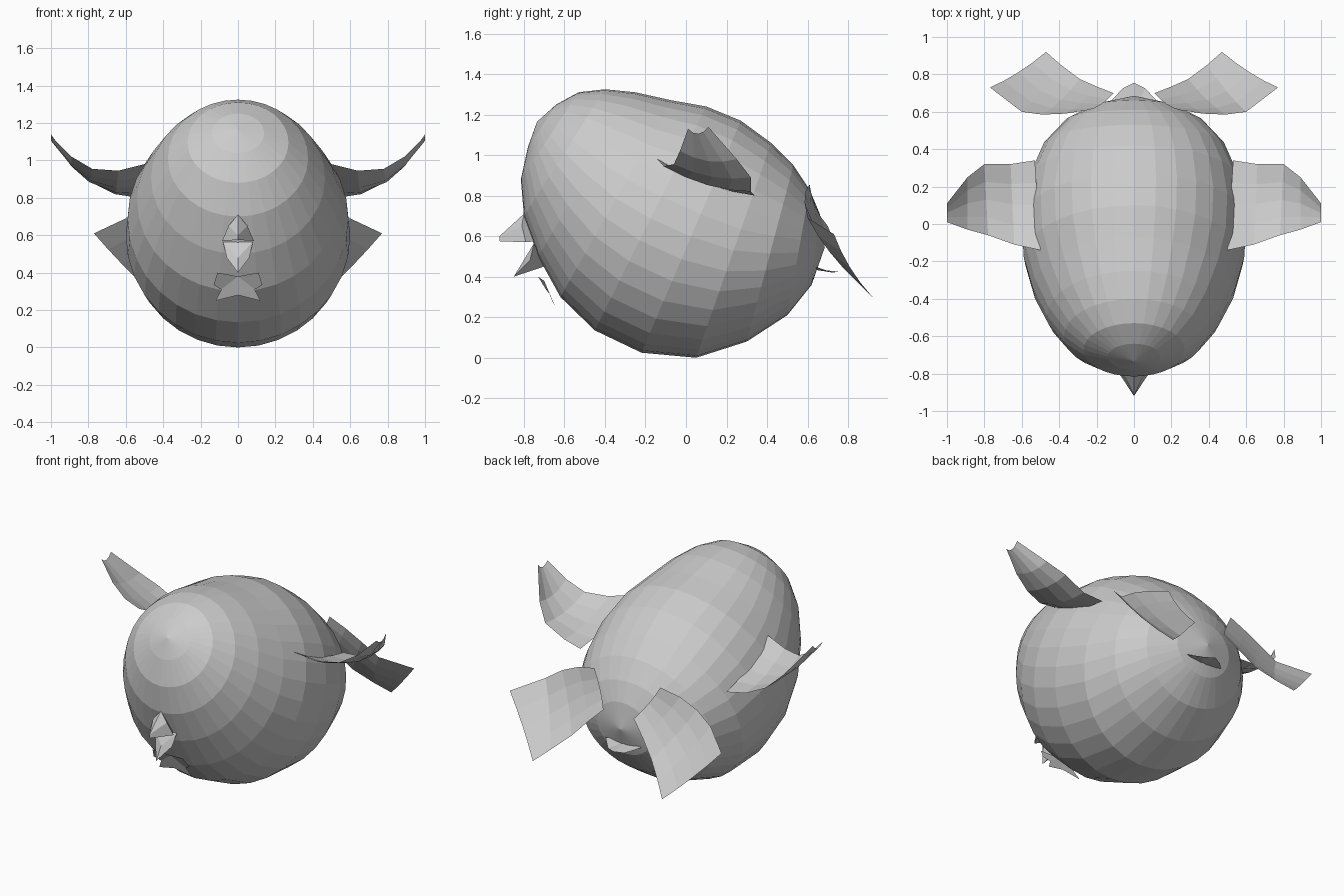
import bpy, bmesh, math

if "Cube" in bpy.data.objects:
    bpy.data.objects.remove(bpy.data.objects["Cube"])


def make(name, verts, faces, mirror=False):
    me = bpy.data.meshes.new(name)
    me.from_pydata(verts, [], faces)
    bm = bmesh.new()
    bm.from_mesh(me)
    bmesh.ops.recalc_face_normals(bm, faces=bm.faces)
    bm.to_mesh(me)
    bm.free()
    ob = bpy.data.objects.new(name, me)
    bpy.context.collection.objects.link(ob)
    if mirror:
        ob.modifiers.new("Mirror", 'MIRROR').use_axis[0] = True
    return ob


def feather(name, edge_a, edge_b, sag, n=4):
    """Mirrored curved sheet spanned between two edge paths."""
    verts, faces = [], []
    for a, b in zip(edge_a, edge_b):
        for j in range(n + 1):
            t = j / n
            s = 4 * t * (1 - t)
            verts.append([a[k] + (b[k] - a[k]) * t + sag[k] * s for k in range(3)])
    w = n + 1
    for i in range(len(edge_a) - 1):
        for j in range(n):
            p = i * w + j
            faces.append((p, p + 1, p + w + 1, p + w))
    return make(name, verts, faces, True)


# Body: tilted elliptical rings, (upper y, upper z, lower y, lower z, half width)
rings = [
    (-.64, 1.25, -.78, 1.04, .14), (-.53, 1.31, -.815, .88, .27),
    (-.40, 1.325, -.80, .70, .375), (-.25, 1.31, -.73, .50, .465),
    (-.07, 1.27, -.62, .30, .54), (.10, 1.24, -.45, .135, .59),
    (.27, 1.17, -.22, .025, .60), (.42, 1.06, .05, .0, .565),
    (.53, .95, .30, .08, .49), (.61, .83, .50, .21, .365),
    (.66, .71, .62, .36, .20),
]
N = 32
verts, faces = [], []
for uy, uz, ly, lz, w in rings:
    for i in range(N):
        a = 2 * math.pi * i / N
        c = math.cos(a)
        verts.append((w * math.sin(a), (uy + ly) / 2 + c * (uy - ly) / 2,
                      (uz + lz) / 2 + c * (uz - lz) / 2))
for r in range(len(rings) - 1):
    for i in range(N):
        j = (i + 1) % N
        faces.append((r * N + i, r * N + j, (r + 1) * N + j, (r + 1) * N + i))
front, back = len(verts), len(verts) + 1
verts += [(0, -.735, 1.165), (0, .685, .545)]
last = (len(rings) - 1) * N
for i in range(N):
    j = (i + 1) % N
    faces += [(front, j, i), (back, last + i, last + j)]
make("body", verts, faces)

# Wings: front and back edges from root to tip
feather("wings",
        [(.50, -.14, .98), (.64, -.11, .945), (.78, -.06, .955), (.89, -.03, 1.02), (1.0, .01, 1.13)],
        [(.53, .34, .80), (.66, .32, .82), (.80, .32, .89), (.89, .25, .98), (1.0, .11, 1.14)],
        (0, 0, -.03))

# Tail feathers: outer and inner edges from root to end
feather("tail_feathers",
        [(.24, .61, .855), (.37, .59, .82), (.49, .585, .765), (.60, .60, .69), (.77, .73, .61)],
        [(.11, .70, .65), (.20, .735, .56), (.29, .775, .46), (.39, .85, .37), (.47, .92, .30)],
        (0, -.015, -.01))

# Small fan under the tail
make("under_tail_fan",
     [(0, .60, .44), (.13, .65, .445), (.06, .725, .42), (0, .755, .425), (-.06, .725, .42), (-.13, .65, .445)],
     [(0, 1, 2), (0, 2, 3), (0, 3, 4), (0, 4, 5)])

# Upper beak
make("upper_beak",
     [(0, -.80, .71), (0, -.92, .60), (0, -.92, .575), (.085, -.79, .57), (-.085, -.79, .57),
      (0, -.70, .58), (.05, -.81, .65), (-.05, -.81, .65)],
     [(0, 6, 1), (6, 3, 2, 1), (0, 1, 7), (7, 1, 2, 4), (2, 3, 5, 4), (0, 5, 3, 6), (0, 7, 4, 5)])

# Lower beak
make("lower_beak",
     [(.08, -.75, .565), (-.08, -.75, .565), (0, -.85, .40), (0, -.80, .48), (0, -.70, .45),
      (.06, -.77, .48), (-.06, -.77, .48)],
     [(0, 3, 1), (0, 5, 2, 3), (1, 3, 2, 6), (0, 4, 2, 5), (1, 6, 2, 4), (0, 1, 4)])

# Throat tuft below the beak
make("throat_tuft",
     [(0, -.70, .38), (.11, -.73, .40), (.13, -.69, .335), (.09, -.67, .31), (.12, -.645, .25),
      (0, -.66, .28)],
     [(0, 1, 2, 3), (0, 3, 5), (3, 4, 5)], True)
